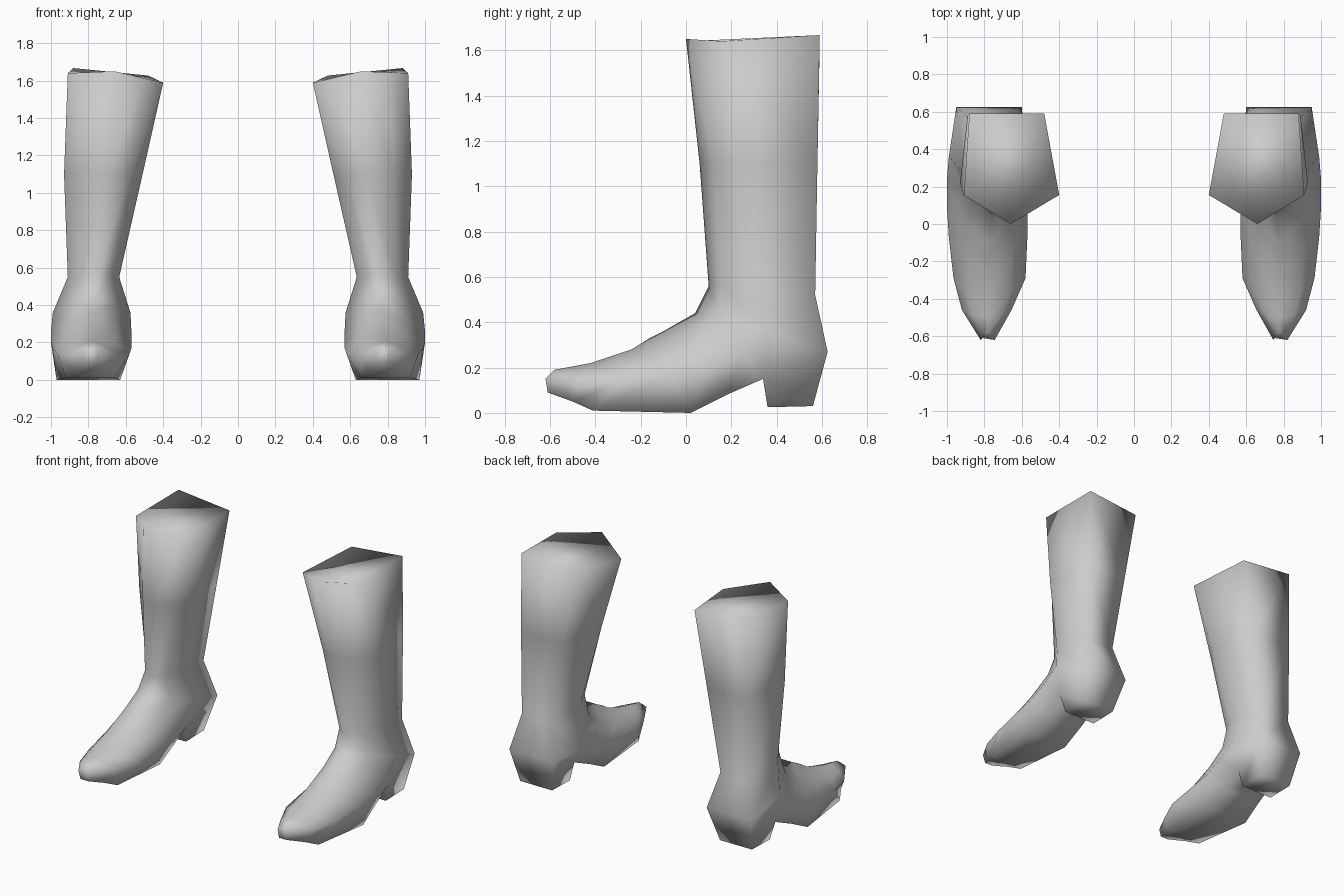
import bpy, bmesh

cube = bpy.data.objects.get("Cube")
if cube:
    bpy.data.objects.remove(cube)

leather = bpy.data.materials.new("grey_leather")
leather.use_nodes = True
GREY = (0.6, 0.6, 0.6, 1)
leather.diffuse_color = GREY
leather.node_tree.nodes["Principled BSDF"].inputs["Base Color"].default_value = GREY

# Sections swept from the rim, round the heel and out to the toe:
# front (y, z), side (y, z), back or sole (y, z),
# x of front, inner side, outer side, inner back, outer back
SECTIONS = [
    ((0.00, 1.65), (0.155, 1.615), (0.59, 1.645), (0.66, 0.40, 0.91, 0.48, 0.88)),  # rim
    ((0.06, 1.10), (0.22, 1.10), (0.58, 1.10), (0.69, 0.51, 0.93, 0.57, 0.89)),     # calf
    ((0.10, 0.56), (0.27, 0.55), (0.57, 0.52), (0.75, 0.635, 0.91, 0.67, 0.89)),    # ankle
    ((0.04, 0.44), (0.36, 0.36), (0.625, 0.27), (0.76, 0.575, 0.99, 0.60, 0.95)),   # heel back
    ((-0.10, 0.36), (0.24, 0.26), (0.34, 0.15), (0.77, 0.57, 1.0, 0.64, 0.94)),     # heel breast
    ((-0.16, 0.33), (0.09, 0.20), (0.18, 0.08), (0.77, 0.57, 1.0, 0.63, 0.955)),    # arch
    ((-0.24, 0.28), (-0.07, 0.17), (0.02, 0.00), (0.78, 0.57, 0.99, 0.63, 0.97)),   # ball
    ((-0.42, 0.22), (-0.29, 0.14), (-0.41, 0.01), (0.78, 0.58, 0.965, 0.66, 0.92)),
    ((-0.50, 0.205), (-0.46, 0.13), (-0.50, 0.05), (0.78, 0.655, 0.92, 0.70, 0.87)),
    ((-0.58, 0.19), (-0.62, 0.15), (-0.61, 0.09), (0.78, 0.745, 0.82, 0.75, 0.81)),  # toe
]
HEEL = 3             # the heel block hangs below the sole panel after this section
BACK_OUT, BACK_IN = 3, 4
# Heel tip corners, in the order back outer, back inner, front inner, front outer
HEEL_TIP = [(0.91, 0.56, 0.03), (0.66, 0.56, 0.03), (0.66, 0.36, 0.025), (0.91, 0.36, 0.025)]


def section_points(index):
    """Seven points: front, shoulder, side and back, then the same up the other side."""
    front, side, back, (xf, xl, xr, bl, br) = SECTIONS[index]
    # The rim is a plain pentagon and leans inwards; the others are rounder
    blend, roll = (0.6, 0.1) if index == 0 else (0.38, 0.0)
    shoulder = [f + (s - f) * blend for f, s in zip(front, side)]
    flat = [(xf, *front), (xf + (xr - xf) * 0.6, *shoulder), (xr, *side), (br, *back),
            (bl, *back), (xl, *side), (xf + (xl - xf) * 0.6, *shoulder)]
    return [(x, y, z + roll * (x - xf)) for x, y, z in flat]


def make_boot(name, sign):
    bm = bmesh.new()

    def add_verts(points):
        return [bm.verts.new((sign * x, y, z)) for x, y, z in points]

    def bridge(a, b, skip=None):
        for i in range(len(a)):
            if i != skip:
                j = (i + 1) % len(a)
                bm.faces.new((a[i], a[j], b[j], b[i]))

    # Leg and foot, left open where the heel joins
    rings = [add_verts(section_points(i)) for i in range(len(SECTIONS))]
    for n, (a, b) in enumerate(zip(rings, rings[1:])):
        bridge(a, b, BACK_OUT if n == HEEL else None)
    # Heel block
    back, breast = rings[HEEL], rings[HEEL + 1]
    tip = add_verts(HEEL_TIP)
    bridge([back[BACK_OUT], back[BACK_IN], breast[BACK_IN], breast[BACK_OUT]], tip)
    bm.faces.new(tip)
    # Closed top and toe
    bm.faces.new(rings[0])
    bm.faces.new(rings[-1])
    bmesh.ops.recalc_face_normals(bm, faces=bm.faces)
    for face in bm.faces:
        face.smooth = True
    mesh = bpy.data.meshes.new(name)
    bm.to_mesh(mesh)
    bm.free()
    mesh.materials.append(leather)
    bpy.context.collection.objects.link(bpy.data.objects.new(name, mesh))


make_boot("left_boot", 1)
make_boot("right_boot", -1)
